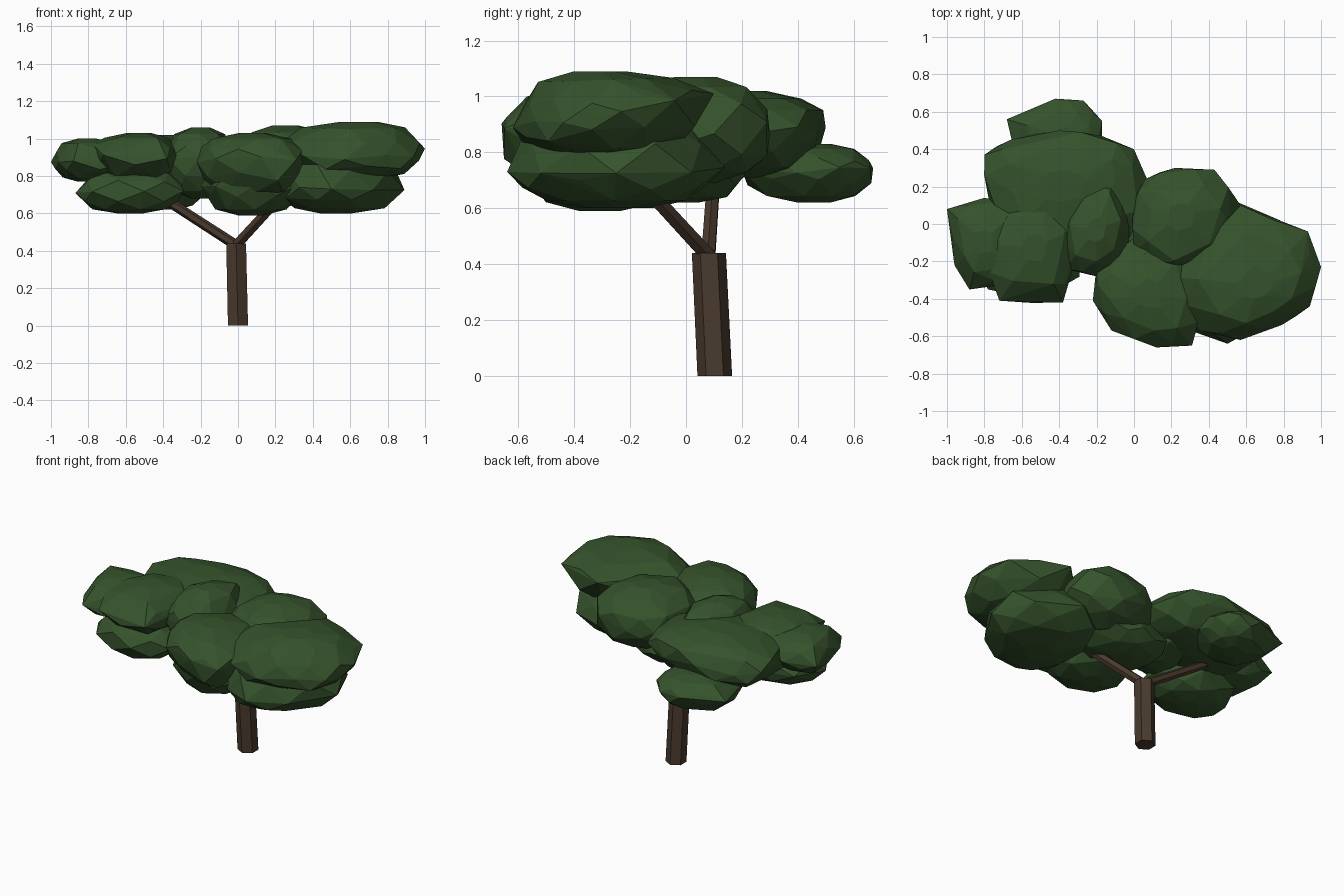
import bpy
import bmesh
import random
from math import sqrt
from mathutils import Vector, Matrix

cube = bpy.data.objects.get("Cube")
if cube:
    bpy.data.objects.remove(cube, do_unlink=True)

rng = random.Random(4)


def make_material(name, rgb):
    mat = bpy.data.materials.new(name)
    mat.use_nodes = True
    colour = (*rgb, 1.0)
    mat.diffuse_color = colour
    bsdf = mat.node_tree.nodes["Principled BSDF"]
    bsdf.inputs["Base Color"].default_value = colour
    bsdf.inputs["Roughness"].default_value = 0.9
    return mat


LEAF = make_material("leaf green", (0.036, 0.086, 0.025))
BARK = make_material("bark brown", (0.067, 0.042, 0.027))


def finish(bm, name, mat):
    bmesh.ops.recalc_face_normals(bm, faces=bm.faces)
    mesh = bpy.data.meshes.new(name)
    bm.to_mesh(mesh)
    bm.free()
    mesh.materials.append(mat)
    obj = bpy.data.objects.new(name, mesh)
    bpy.context.collection.objects.link(obj)


def limb(name, start, end, r_start, r_end, level_ends=False):
    """Six-sided tapered limb; level_ends keeps both end caps horizontal."""
    start, end = Vector(start), Vector(end)
    axis = end - start
    bm = bmesh.new()
    bmesh.ops.create_cone(bm, cap_ends=True, segments=6, radius1=r_start,
                          radius2=r_end, depth=1.0)
    if level_ends:
        frame = Matrix.Identity(3)
    else:
        frame = axis.to_track_quat("Z", "Y").to_matrix()
    frame.col[2] = axis
    for v in bm.verts:
        v.co = start + frame @ (v.co + Vector((0, 0, 0.5)))
    finish(bm, name, BARK)


def clump(name, heights, outline, tilt=0):
    """Faceted leaf mass: an outline domed above and below its widest level.
    tilt raises the widest level towards the back."""
    low, mid, high = heights
    points = [Vector((x, y, 0)) for x, y in outline]
    centre = sum(points, Vector()) / len(points)
    bm = bmesh.new()
    for level in (-1, -0.8, -0.4, 0, 0.4, 0.8, 1):
        reach = (high - mid) if level > 0 else (mid - low)
        for i, p in enumerate(points):
            # stagger alternate rings between neighbouring outline points
            if abs(level) == 0.4:
                p = (p + points[i - 1]) / 2
            scale = sqrt(max(1 - abs(level) ** 2.6, 0.06))
            if level:
                scale *= rng.uniform(0.93, 1.08)
            spot = centre + (p - centre) * scale
            wobble = rng.uniform(-0.12, 0.12) if abs(level) < 0.8 else 0
            spot.z = mid + (level + wobble) * reach
            spot.z += tilt * (spot.y - centre.y) * (1 - abs(level))
            bm.verts.new(spot)
    hull = bmesh.ops.convex_hull(bm, input=bm.verts)
    spare = {v for v in hull["geom_interior"] + hull["geom_unused"]
             if isinstance(v, bmesh.types.BMVert)}
    bmesh.ops.delete(bm, geom=list(spare), context="VERTS")
    finish(bm, name, LEAF)


# Trunk and forked branches
limb("trunk", (0, 0.103, 0), (-0.01, 0.082, 0.44), 0.062, 0.061, level_ends=True)
limb("right_branch", (-0.01, 0.08, 0.43), (-0.46, 0.1, 0.72), 0.028, 0.026)
limb("left_branch", (-0.01, 0.08, 0.43), (0.22, -0.15, 0.68), 0.03, 0.028)

# Left side of the crown
clump("front_left_upper_leaves", (0.78, 0.93, 1.09),
      [(.57, .1), (.93, -.04), (1, -.23), (.94, -.44), (.79, -.54),
       (.57, -.62), (.35, -.57), (.18, -.28)], tilt=0.15)
clump("front_left_lower_leaves", (0.6, 0.74, 0.97),
      [(.5, -.64), (.72, -.52), (.89, -.25), (.78, .02), (.5, .14),
       (.25, 0), (.2, -.35), (.33, -.58)])
clump("back_left_leaves", (0.69, 0.89, 1.07),
      [(.06, .24), (.22, .3), (.43, .29), (.57, .1), (.5, -.2),
       (.2, -.3), (0, -.15), (-.01, .1)])

# Middle of the crown
clump("front_middle_upper_leaves", (0.68, 0.88, 1.03),
      [(-.22, -.41), (-.12, -.57), (.12, -.66), (.31, -.65), (.38, -.4),
       (.3, -.1), (.05, -.04), (-.2, -.22)])
clump("front_middle_lower_leaves", (0.59, 0.75, 0.95),
      [(-.2, -.3), (-.12, -.5), (.1, -.58), (.3, -.5), (.35, -.25),
       (.15, 0), (-.1, -.05)])
clump("middle_lower_leaves", (0.62, 0.72, 0.9),
      [(.28, .15), (.1, .21), (-.12, .16), (-.2, 0), (-.15, -.2),
       (.2, -.3), (.38, -.1)])
clump("middle_leaves", (0.68, 0.88, 1.06),
      [(-.37, -.24), (-.2, -.28), (-.05, -.2), (0, .05), (-.1, .25),
       (-.3, .2), (-.4, 0)])

# Right side of the crown
clump("back_right_leaves", (0.71, 0.88, 1.02),
      [(-.8, .37), (-.66, .45), (-.4, .5), (-.17, .47), (0, .4),
       (.07, .24), (-.02, -.1), (-.35, -.2), (-.7, -.1), (-.78, .15)])
clump("rear_low_leaves", (0.62, 0.74, 0.83),
      [(-.68, .56), (-.42, .67), (-.27, .66), (-.17, .55), (-.17, .4),
       (-.3, .2), (-.6, .22)])
clump("front_right_leaves", (0.77, 0.9, 1.03),
      [(-.72, -.41), (-.38, -.42), (-.33, -.25), (-.28, 0), (-.45, .17),
       (-.7, .12), (-.82, -.1)])
clump("right_end_leaves", (0.77, 0.88, 1),
      [(-1, .08), (-.8, .14), (-.6, .1), (-.6, -.3), (-.88, -.35),
       (-.96, -.22)])
clump("front_right_low_leaves", (0.6, 0.71, 0.84),
      [(-.87, -.2), (-.78, -.35), (-.5, -.4), (-.29, -.28), (-.3, -.1),
       (-.5, .05), (-.78, 0)])
